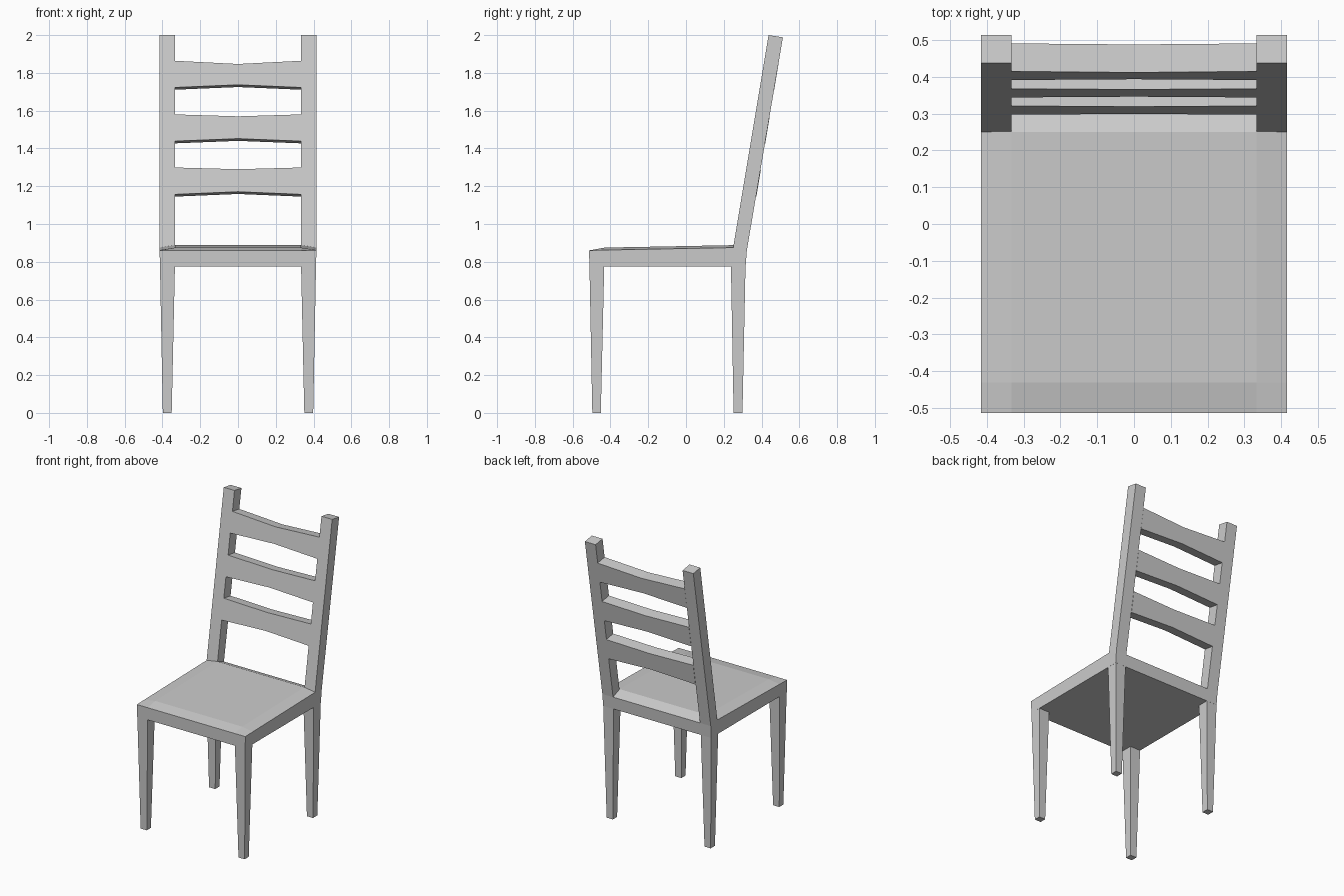
import bpy, bmesh

if "Cube" in bpy.data.objects:
    bpy.data.objects.remove(bpy.data.objects["Cube"])


def make(name, build):
    bm = bmesh.new()
    build(bm)
    bmesh.ops.recalc_face_normals(bm, faces=bm.faces)
    me = bpy.data.meshes.new(name)
    bm.to_mesh(me)
    bm.free()
    ob = bpy.data.objects.new(name, me)
    bpy.context.collection.objects.link(ob)
    return ob


def mirror_x(ob):
    ob.modifiers.new("mirror", 'MIRROR').use_axis[0] = True


def loft(rings, name):
    """Join rings of points into a closed solid."""
    def build(bm):
        rs = [[bm.verts.new(p) for p in r] for r in rings]
        for a, b in zip(rs, rs[1:]):
            for i in range(len(a)):
                j = (i + 1) % len(a)
                bm.faces.new((a[i], a[j], b[j], b[i]))
        bm.faces.new(rs[0])
        bm.faces.new(rs[-1])
    return make(name, build)


def rect(x0, x1, y0, y1, z):
    return [(x0, y0, z), (x1, y0, z), (x1, y1, z), (x0, y1, z)]


# Tapered legs
UNDER = 0.775
mirror_x(loft([rect(0.351, 0.398, -0.496, -0.451, 0),
               rect(0.334, 0.413, -0.511, -0.433, UNDER)], "front_leg"))
mirror_x(loft([rect(0.351, 0.398, 0.252, 0.299, 0),
               rect(0.334, 0.413, 0.238, 0.315, UNDER)], "back_leg"))


# Seat block with a raised, bevelled top
def build_seat(bm):
    xs = (-0.415, -0.333, 0.333, 0.415)
    ys = (-0.513, -0.43, 0.25, 0.322)
    edge_z = (0.86, 0.862, 0.875, 0.86)
    mid_z = (0.86, 0.875, 0.888, 0.86)
    top = [[bm.verts.new((x, y, (mid_z if i in (1, 2) else edge_z)[j]))
            for j, y in enumerate(ys)] for i, x in enumerate(xs)]
    for i in range(3):
        for j in range(3):
            bm.faces.new((top[i][j], top[i + 1][j], top[i + 1][j + 1], top[i][j + 1]))
    rim = ([top[i][0] for i in range(3)] + [top[3][j] for j in range(3)]
           + [top[i][3] for i in (3, 2, 1)] + [top[0][j] for j in (3, 2, 1)])
    low = [bm.verts.new((v.co.x * 0.996, v.co.y * (0.98 if v.co.y > 0.3 else 0.997), UNDER))
           for v in rim]
    for k in range(len(rim)):
        n = (k + 1) % len(rim)
        bm.faces.new((rim[k], low[k], low[n], rim[n]))
    bm.faces.new(low)


make("seat", build_seat)

# Leaning back posts
mirror_x(loft([[(x, y, z) for y, z in ((0.249, 0.87), (0.322, 0.86),
                                       (0.513, 1.988), (0.437, 2.0))]
               for x in (0.333, 0.415)], "back_post"))


# Slats lie in the plane of the posts and narrow toward the middle
def lean_point(x, z, back):
    y = 0.249 + (z - 0.87) * 0.1664
    return (x, y + 0.076, z - 0.012) if back else (x, y, z)


for name, ends, middle in (("lower_slat", (1.157, 1.299), (1.171, 1.29)),
                           ("middle_slat", (1.439, 1.58), (1.452, 1.57)),
                           ("top_slat", (1.723, 1.864), (1.737, 1.847))):
    loft([[lean_point(x, lo, False), lean_point(x, lo, True),
           lean_point(x, hi, True), lean_point(x, hi, False)]
          for x, (lo, hi) in ((-0.333, ends), (0, middle), (0.333, ends))], name)
